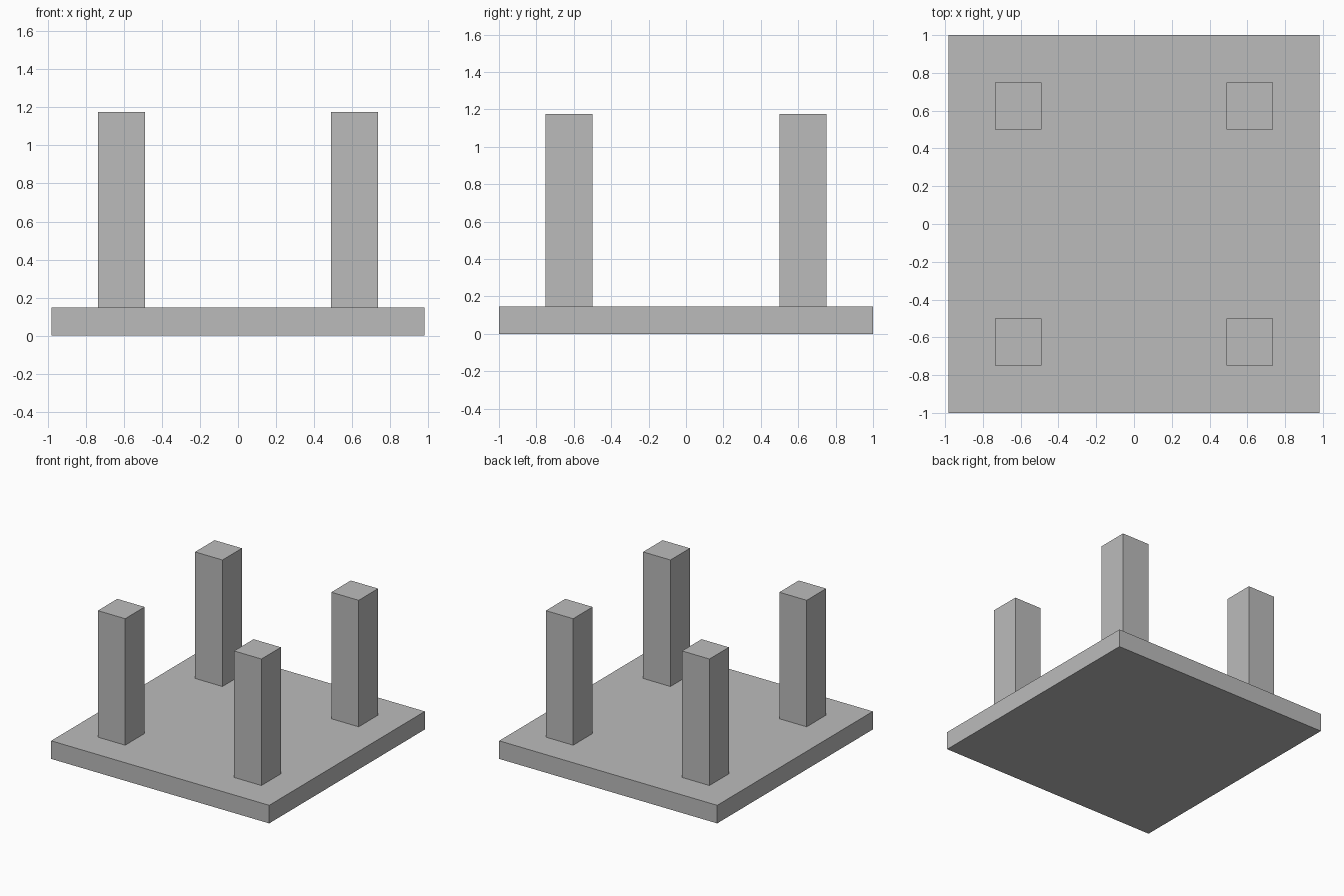
import bpy

if "Cube" in bpy.data.objects:
    bpy.data.objects.remove(bpy.data.objects["Cube"])

# One flat grey for every part
grey = bpy.data.materials.new("grey")
grey.diffuse_color = (0.5, 0.5, 0.5, 1.0)
grey.use_nodes = True
grey.node_tree.nodes["Principled BSDF"].inputs["Base Color"].default_value = grey.diffuse_color


def box(name, center, size):
    """Axis-aligned box with its scale applied."""
    bpy.ops.mesh.primitive_cube_add(size=1, location=center)
    obj = bpy.context.object
    obj.name = name
    obj.scale = size
    bpy.ops.object.transform_apply(location=False, rotation=False, scale=True)
    obj.data.materials.append(grey)
    return obj


BASE_H = 0.147
TOP = 1.176

# Flat slab
box("base_slab", (0, 0, BASE_H / 2), (1.962, 2.0, BASE_H))

# Four square posts standing on the slab
for x_name, sx in (("left", -1), ("right", 1)):
    for y_name, sy in (("front", -1), ("back", 1)):
        box(f"{y_name}_{x_name}_post",
            (sx * 0.613, sy * 0.625, (BASE_H + TOP) / 2),
            (0.246, 0.25, TOP - BASE_H))
